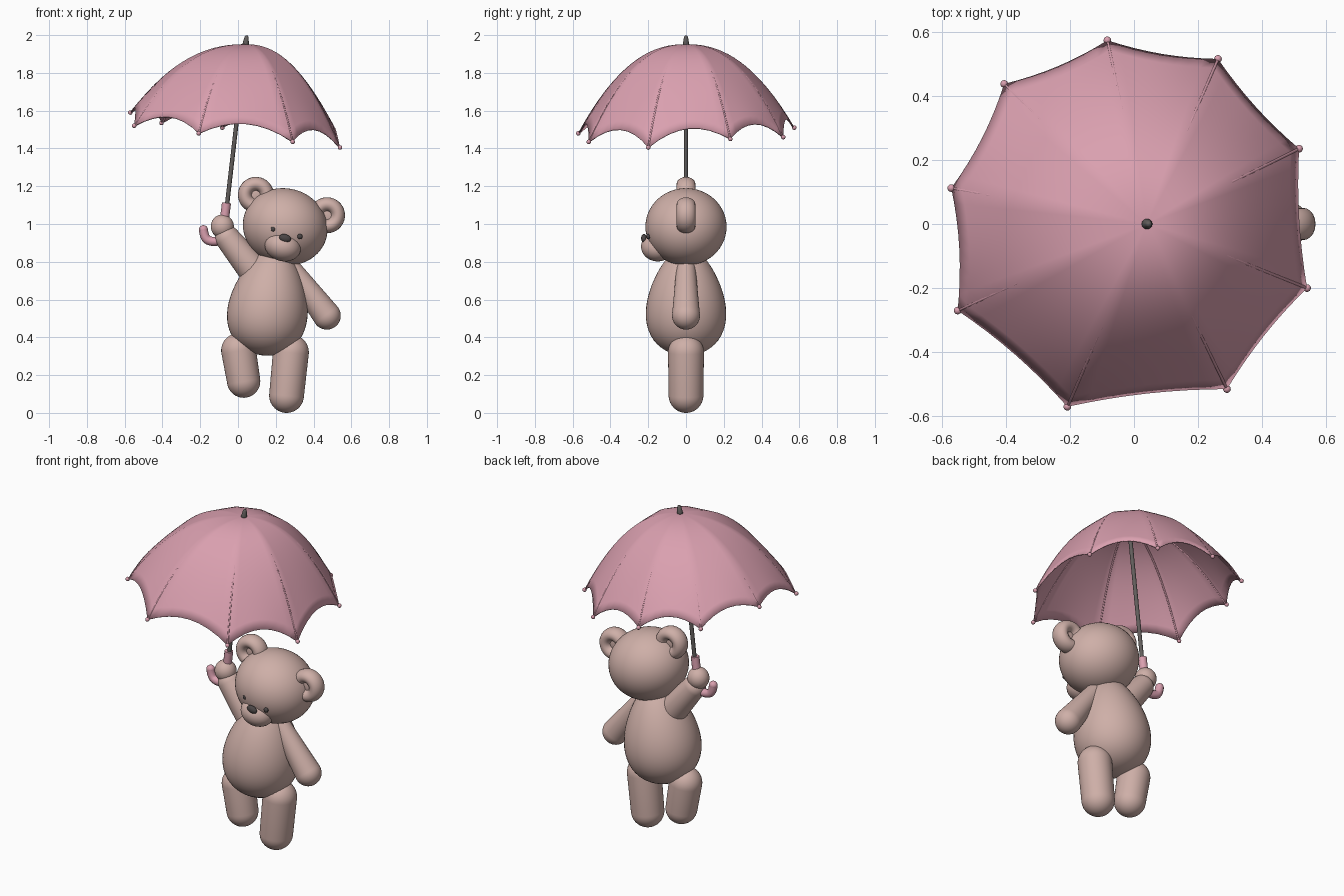
import bpy, bmesh, math
from mathutils import Vector, Matrix

if "Cube" in bpy.data.objects:
    bpy.data.objects.remove(bpy.data.objects["Cube"], do_unlink=True)


def material(name, rgb):
    m = bpy.data.materials.new(name)
    m.use_nodes = True
    m.diffuse_color = (*rgb, 1)
    m.node_tree.nodes["Principled BSDF"].inputs["Base Color"].default_value = (*rgb, 1)
    return m


FUR = material("beige fur", (0.62, 0.43, 0.39))
PINK = material("pink fabric", (0.70, 0.35, 0.43))
METAL = material("grey metal", (0.12, 0.11, 0.105))
DARK = material("dark face detail", (0.07, 0.06, 0.06))


def finish(name, bm, mat, matrix=Matrix()):
    bmesh.ops.recalc_face_normals(bm, faces=bm.faces)
    me = bpy.data.meshes.new(name)
    bm.to_mesh(me)
    bm.free()
    me.transform(matrix)
    me.shade_smooth()
    me.materials.append(mat)
    ob = bpy.data.objects.new(name, me)
    bpy.context.collection.objects.link(ob)
    return ob


def ball(name, loc, radii, mat, frame=Matrix(), seg=40):
    bm = bmesh.new()
    bmesh.ops.create_uvsphere(bm, u_segments=seg, v_segments=seg // 2, radius=1)
    return finish(name, bm, mat, frame @ Matrix.Translation(loc) @ Matrix.Diagonal((*radii, 1)))


def lathe(name, start, end, profile, mat, seg=40):
    """Revolve (radius, height) points around the line from start to end."""
    bm = bmesh.new()
    rings = []
    for r, h in profile:
        if r < 1e-5:
            rings.append([bm.verts.new((0, 0, h))] * seg)
        else:
            rings.append([bm.verts.new((r * math.cos(a), r * math.sin(a), h))
                          for a in (2 * math.pi * k / seg for k in range(seg))])
    for low, high in zip(rings, rings[1:]):
        for k in range(seg):
            n = (k + 1) % seg
            corners = list(dict.fromkeys((low[k], low[n], high[n], high[k])))
            if len(corners) > 2:
                bm.faces.new(corners)
    axis = Vector(end) - Vector(start)
    turn = Vector((0, 0, 1)).rotation_difference(axis).to_matrix().to_4x4()
    return finish(name, bm, mat, Matrix.Translation(start) @ turn)


def limb(name, start, r0, end, r1):
    """Tapered capsule between two ball centres."""
    length = (Vector(end) - Vector(start)).length
    lean = math.asin((r0 - r1) / length)
    n = 12
    profile = []
    for c, r, a0, a1 in ((0, r0, -math.pi / 2, lean), (length, r1, lean, math.pi / 2)):
        for i in range(n + 1):
            a = a0 + (a1 - a0) * i / n
            profile.append((max(r * math.cos(a), 0), c + r * math.sin(a)))
    return lathe(name, start, end, profile, FUR)


def tube(name, points, radius, mat, kind="POLY"):
    cu = bpy.data.curves.new(name, "CURVE")
    cu.dimensions = "3D"
    cu.bevel_depth = radius
    cu.bevel_resolution = 4
    cu.use_fill_caps = True
    sp = cu.splines.new(kind)
    sp.points.add(len(points) - 1)
    for p, co in zip(sp.points, points):
        p.co = (*co, 1)
    if kind == "NURBS":
        sp.use_endpoint_u = True
        sp.order_u = 3
    cu.materials.append(mat)
    ob = bpy.data.objects.new(name, cu)
    bpy.context.collection.objects.link(ob)
    return ob


# Torso: egg shape leaning towards the head
steps = [math.pi * i / 28 for i in range(29)]
lathe("torso", (0.125, 0, 0.305), (0.205, 0, 0.88),
      [(0.206 * math.sin(t) * (1 + 0.27 * math.cos(t)), 0.29 * (1 - math.cos(t))) for t in steps],
      FUR, 48)

# Limbs
limb("left_arm", (0.29, 0, 0.755), 0.052, (0.47, 0, 0.515), 0.074)
limb("right_arm", (0.08, 0, 0.76), 0.082, (-0.055, 0, 0.925), 0.066)
ball("right_hand", (-0.083, 0, 0.987), (0.061, 0.06, 0.063), FUR)
limb("left_leg", (0.28, 0, 0.32), 0.095, (0.257, 0, 0.092), 0.092)
limb("right_leg", (0.003, 0, 0.33), 0.092, (0.03, 0, 0.168), 0.088)

# Head, tilted to its left
head = Matrix.Translation((0.25, 0, 0.985)) @ Matrix.Rotation(math.radians(16), 4, "Y")
ball("head", (0, 0, 0), (0.226, 0.215, 0.203), FUR, head, 56)
FACE_X = 0.016
ball("muzzle", (FACE_X, -0.15, -0.104), (0.097, 0.088, 0.077), FUR, head)
ball("nose", (FACE_X, -0.222, -0.058), (0.032, 0.016, 0.021), DARK, head, 24)
for side, s in (("left", 1), ("right", -1)):
    ball(side + "_eye", (FACE_X + s * 0.073, -0.2, -0.028), (0.014, 0.01, 0.014), DARK, head, 20)
    # Ear: thick rim around a thin recessed middle
    bpy.ops.mesh.primitive_torus_add(major_segments=40, minor_segments=20,
                                     major_radius=0.057, minor_radius=0.038)
    rim = bpy.context.object
    rim.name = side + "_ear_rim"
    place = head @ Matrix.Translation((s * 0.196, 0, 0.12))
    rim.data.transform(place @ Matrix.Rotation(math.pi / 2, 4, "X") @ Matrix.Diagonal((1, 1, 1.32, 1)))
    rim.data.shade_smooth()
    rim.data.materials.append(FUR)
    ball(side + "_ear_middle", (0, 0, 0), (0.06, 0.022, 0.06), FUR, place, 24)

# Umbrella canopy: nine ribs falling from the crown to these tips
crown = Vector((0.04, 0, 1.952))
tips = [Vector(p) for p in (
    (-0.083, 0.573, 1.51), (0.262, 0.515, 1.46), (0.515, 0.235, 1.45),
    (0.54, -0.2, 1.405), (0.29, -0.515, 1.435), (-0.208, -0.57, 1.48),
    (-0.55, -0.27, 1.52), (-0.57, 0.112, 1.59), (-0.405, 0.437, 1.535))]


def canopy_point(tip, t, sag):
    """Point at fraction t along the rib; sag lifts the hem between ribs."""
    d = tip - crown
    flat = t * (1 - 0.025 * sag * t * t)
    drop = t ** 2.25 * (1 - 0.15 * sag * t * t)
    return crown + Vector((d.x * flat, d.y * flat, d.z * drop))


COLS, ROWS = 8, 18
bm = bmesh.new()
top = bm.verts.new(crown)
spokes = []
for i, tip in enumerate(tips):
    after = tips[(i + 1) % len(tips)]
    for k in range(COLS):
        u = k / COLS
        sag = 4 * u * (1 - u)
        edge = tip.lerp(after, u)
        spokes.append([bm.verts.new(canopy_point(edge, (r + 1) / ROWS, sag)) for r in range(ROWS)])
for a, b in zip(spokes, spokes[1:] + spokes[:1]):
    bm.faces.new((top, a[0], b[0]))
    for r in range(ROWS - 1):
        bm.faces.new((a[r], a[r + 1], b[r + 1], b[r]))
canopy = finish("canopy", bm, PINK)
solid = canopy.modifiers.new("thickness", "SOLIDIFY")
solid.thickness = 0.006
bpy.ops.object.select_all(action="DESELECT")
canopy.select_set(True)
bpy.context.view_layer.objects.active = canopy
bpy.ops.object.shade_smooth_by_angle(angle=math.radians(60))

# Ribs under the canopy and beads at their ends
for i, tip in enumerate(tips):
    path = [canopy_point(tip, r / 16, 0) - Vector((0, 0, 0.007)) for r in range(1, 17)]
    tube(f"rib_{i + 1}", path, 0.005, PINK)
    ball(f"rib_bead_{i + 1}", tip, (0.012,) * 3, PINK, seg=16)

# Pole, finial and hooked handle
tube("pole", [(-0.064, 0, 1.05), (0.04, 0, 1.95)], 0.0115, METAL)
lathe("finial", (0.039, 0, 1.94), (0.047, 0, 2.0),
      [(0, 0), (0.017, 0), (0.016, 0.02), (0.01, 0.052), (0.006, 0.058), (0, 0.0595)], METAL, 20)
tube("handle", [(-0.061, 0, 1.112), (-0.072, 0, 1.02), (-0.083, 0, 0.96), (-0.09, 0, 0.912),
                (-0.14, 0, 0.905), (-0.178, 0, 0.925), (-0.183, 0, 0.97)], 0.024, PINK, "NURBS")
ball("handle_end", (-0.183, 0, 0.97), (0.024,) * 3, PINK, seg=20)
